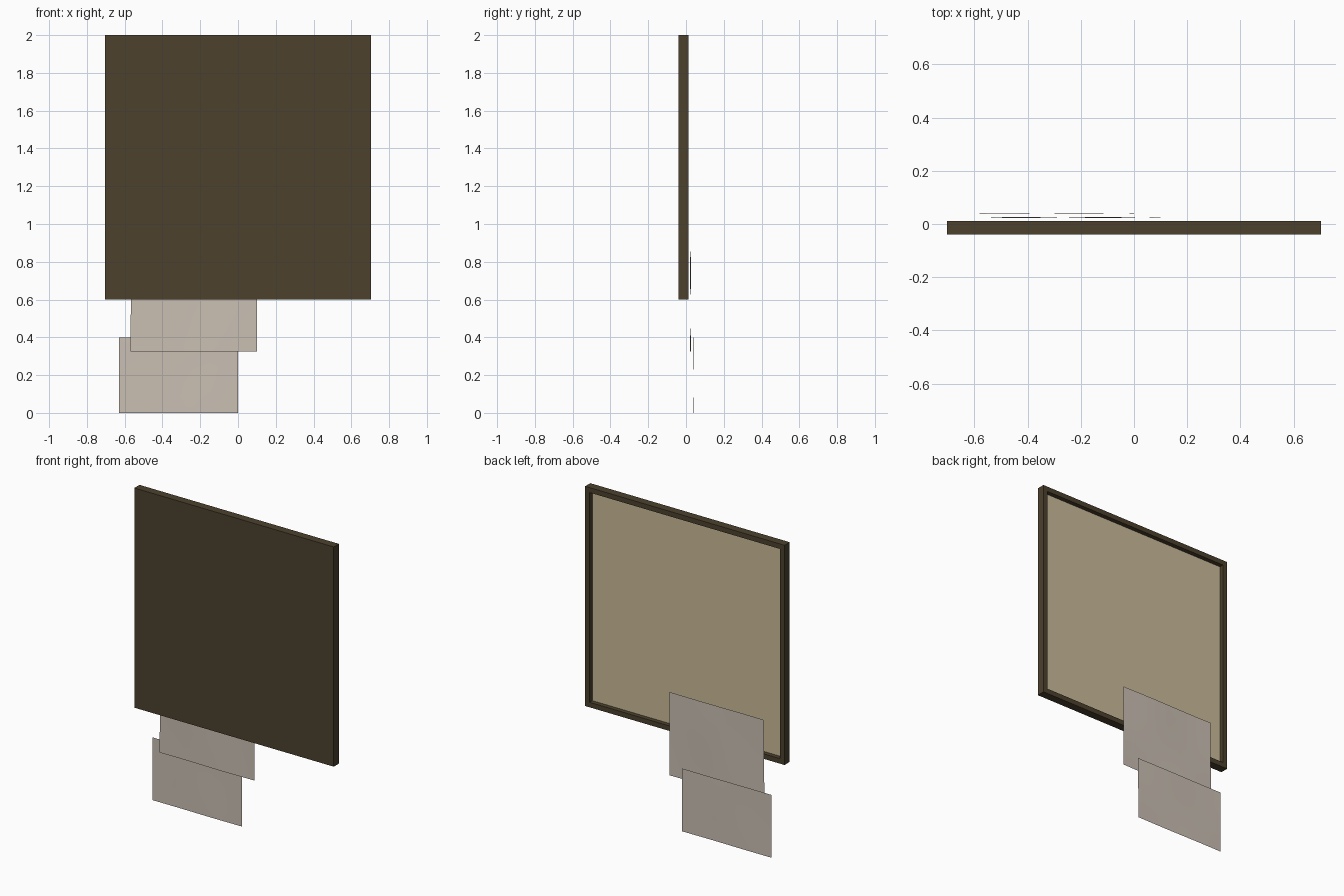
import bpy, bmesh, math

if "Cube" in bpy.data.objects:
    bpy.data.objects.remove(bpy.data.objects["Cube"])


def material(name, srgb):
    m = bpy.data.materials.new(name)
    lin = [((c / 255 + 0.055) / 1.055) ** 2.4 for c in srgb]
    m.diffuse_color = (*lin, 1)
    m.use_nodes = True
    m.node_tree.nodes["Principled BSDF"].inputs["Base Color"].default_value = m.diffuse_color
    return m


WOOD = material("dark wood", (76, 65, 45))
BOARD = material("tan board", (203, 187, 153))
PAPER = material("pale paper", (202, 191, 179))


def finish(bm, name, mats):
    me = bpy.data.meshes.new(name)
    bm.to_mesh(me)
    bm.free()
    for m in mats:
        me.materials.append(m)
    ob = bpy.data.objects.new(name, me)
    bpy.context.collection.objects.link(ob)
    return ob


# Square board: box whose back face is inset and pushed in, leaving a frame
bm = bmesh.new()
bmesh.ops.create_cube(bm, size=1)
bmesh.ops.scale(bm, vec=(1.406, 0.052, 1.4), verts=bm.verts)
bmesh.ops.translate(bm, vec=(0, -0.014, 1.3), verts=bm.verts)
bm.normal_update()
back = next(f for f in bm.faces if f.normal.y > 0.9)
bmesh.ops.inset_individual(bm, faces=[back], thickness=0.045)
# Extrude the inset face inward for the recess walls
res = bmesh.ops.extrude_discrete_faces(bm, faces=[back])
panel = res["faces"][0]
bmesh.ops.translate(bm, vec=(0, -0.028, 0), verts=panel.verts)
panel.material_index = 1
finish(bm, "framed_board", [WOOD, BOARD])


# Thin sheets of paper with a very slight ripple
def sheet(name, x0, x1, z0, z1, y, ripple, skew):
    bm = bmesh.new()
    bmesh.ops.create_grid(bm, x_segments=8, y_segments=6, size=0.5)
    for v in bm.verts:
        u, w = v.co.x + 0.5, v.co.y + 0.5
        v.co = (x0 + (x1 - x0) * u + skew * w * (1 - u),
                y + ripple * math.sin(u * 7) * math.cos(w * 4),
                z0 + (z1 - z0) * w)
    ob = finish(bm, name, [PAPER])
    for p in ob.data.polygons:
        p.use_smooth = True


sheet("upper_paper", -0.57, 0.10, 0.325, 0.855, 0.024, 0.002, 0.006)
sheet("lower_paper", -0.63, 0.0, 0.0, 0.40, 0.039, 0.001, 0.0)
